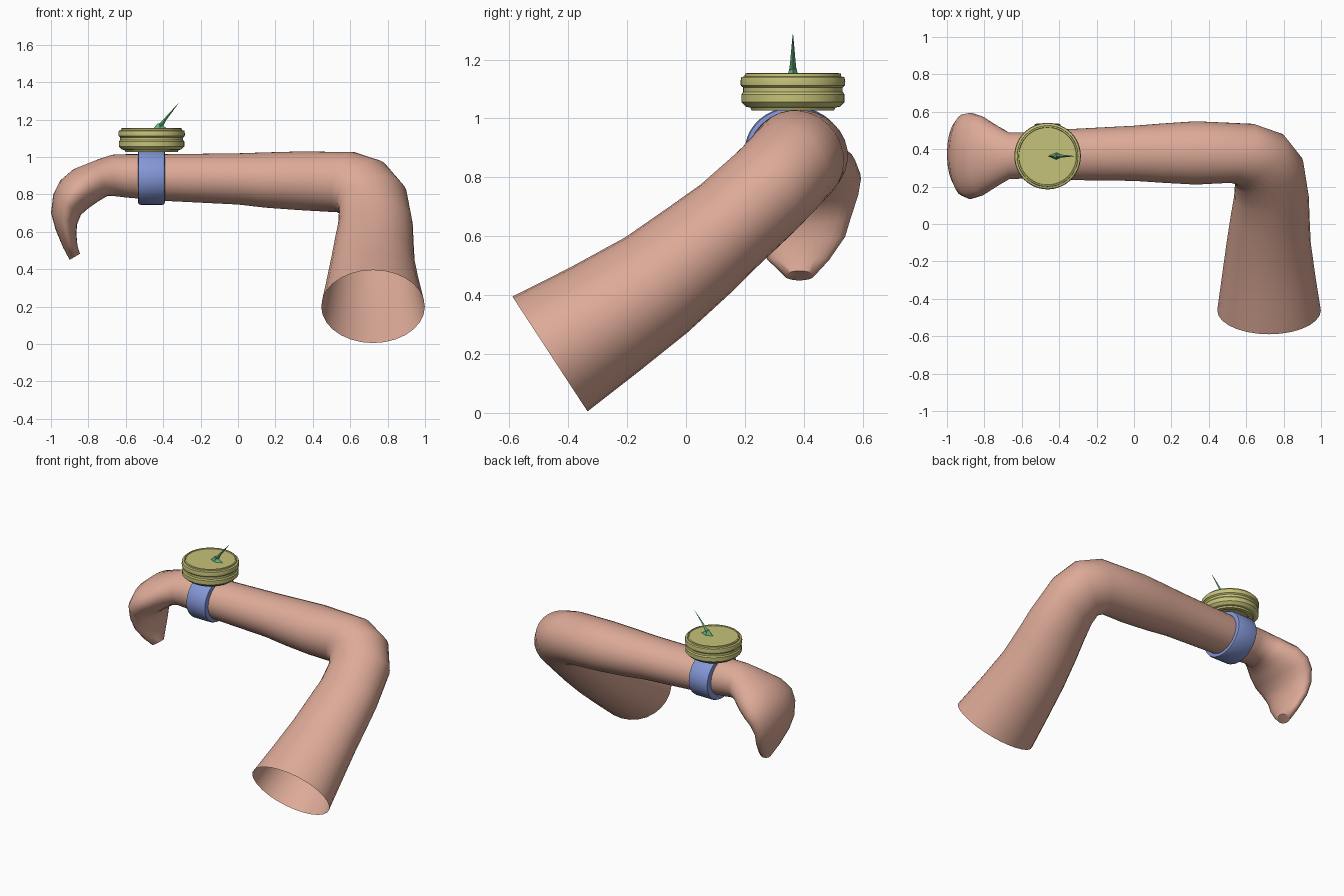
import bpy, bmesh, math
from mathutils import Vector

if "Cube" in bpy.data.objects:
    bpy.data.objects.remove(bpy.data.objects["Cube"])

SIDES = 28
TILT = math.radians(33.2)
X = Vector((1, 0, 0))
Y = Vector((0, 1, 0))
D = Vector((0, math.cos(TILT), math.sin(TILT)))    # upper arm direction
N = Vector((0, -math.sin(TILT), math.cos(TILT)))   # normal of the elbow bend


def material(name, rgb):
    m = bpy.data.materials.new(name)
    m.diffuse_color = (*rgb, 1)
    m.use_nodes = True
    m.node_tree.nodes["Principled BSDF"].inputs["Base Color"].default_value = m.diffuse_color
    return m


skin = material("skin", (0.72, 0.40, 0.31))
blue = material("strap_blue", (0.23, 0.31, 0.68))
yellow = material("dial_yellow", (0.56, 0.54, 0.19))
green = material("pointer_green", (0.14, 0.46, 0.22))


def ring(c, u, v, phase=0.0, n=SIDES):
    c = Vector(c)
    return [c + u * math.cos(2 * math.pi * i / n + phase) + v * math.sin(2 * math.pi * i / n + phase)
            for i in range(n)]


def loft(name, rings, mat, closed=False, cap_start=False, cap_end=False, angle=40):
    bm = bmesh.new()
    rows = [[bm.verts.new(p) for p in r] for r in rings]
    n = len(rows[0])
    pairs = list(zip(rows, rows[1:])) + ([(rows[-1], rows[0])] if closed else [])
    for a, b in pairs:
        for i in range(n):
            bm.faces.new((a[i], a[(i + 1) % n], b[(i + 1) % n], b[i]))
    if cap_start:
        bm.faces.new(rows[0])
    if cap_end:
        bm.faces.new(rows[-1])
    bmesh.ops.recalc_face_normals(bm, faces=bm.faces)
    me = bpy.data.meshes.new(name)
    bm.to_mesh(me)
    bm.free()
    ob = bpy.data.objects.new(name, me)
    bpy.context.collection.objects.link(ob)
    me.materials.append(mat)
    bpy.ops.object.select_all(action='DESELECT')
    ob.select_set(True)
    bpy.context.view_layer.objects.active = ob
    bpy.ops.object.shade_smooth_by_angle(angle=math.radians(angle))
    return ob


# arm: upper arm rings (centre, half width in x, half thickness)
rings = []
for c, rx, rn in [((.722, -.462, .20), .277, .233), ((.72, -.28, .315), .25, .212),
                  ((.72, -.10, .435), .225, .193), ((.728, .05, .555), .21, .18),
                  ((.735, .145, .635), .2, .17)]:
    rings.append(ring(c, X * rx, N * rn))
# elbow rings (outer and inner point in the bend plane, height along normal)
for (ox, od), (ix, idd), h, rn in [((.905, .71), (.54, .575), .48, .167),
                                   ((.81, .87), (.53, .62), .505, .166),
                                   ((.65, .945), (.50, .635), .517, .165)]:
    o, i = X * ox + D * od, X * ix + D * idd
    rings.append(ring((o + i) / 2 + N * h, (o - i) / 2, N * rn))
# forearm and hand rings (outer xz, inner xz, centre y, half width)
for (ox, oz), (ix, iz), cy, w in [
        ((.33, 1.03), (.33, .715), .38, .17), ((.15, 1.025), (.15, .728), .379, .159),
        ((0, 1.02), (0, .745), .378, .148), ((-.4, 1.015), (-.4, .765), .37, .135),
        ((-.6, 1.015), (-.6, .783), .366, .124), ((-.675, 1.012), (-.66, .79), .364, .125),
        ((-.76, .983), (-.70, .79), .364, .160), ((-.88, .935), (-.75, .76), .364, .212),
        ((-.95, .875), (-.80, .725), .364, .231), ((-.988, .80), (-.84, .69), .368, .218),
        ((-1, .70), (-.86, .64), .374, .188), ((-.975, .61), (-.864, .588), .378, .163),
        ((-.935, .515), (-.858, .525), .382, .105), ((-.9, .45), (-.845, .482), .385, .05)]:
    c = ((ox + ix) / 2, cy, (oz + iz) / 2)
    rings.append(ring(c, Y * w, Vector((ox - ix, 0, oz - iz)) / 2, TILT))
loft("arm", rings, skin, cap_end=True, angle=60)

# strap around the wrist
Z = Vector((0, 0, 1))
prof = [(-.535, -.02), (-.532, -.004), (-.52, 0), (-.405, 0), (-.393, -.004), (-.39, -.02),
        (-.39, -.04), (-.535, -.04)]
loft("wrist_strap", [ring((x, .368, .892), Y * (.168 + d), Z * (.148 + d), n=40) for x, d in prof],
     blue, closed=True)

# round dial case, lathed profile (radius, height)
prof = [(.11, 1.035), (.115, 1.027), (.14, 1.027), (.145, 1.037), (.16, 1.04), (.175, 1.055),
        (.175, 1.082), (.169, 1.09), (.169, 1.105), (.177, 1.112), (.178, 1.125), (.175, 1.14),
        (.164, 1.143), (.163, 1.152), (.155, 1.154), (.153, 1.148)]
loft("dial_case", [ring((-.462, .363, z), X * r, Y * r, n=48) for r, z in prof], yellow,
     cap_start=True, cap_end=True, angle=30)

# slanted pointer blade and its low foot: (x, z, half x, half y)
for name, rows in [("pointer", [(-.43, 1.147, .022, .014), (-.395, 1.195, .010, .009),
                                (-.32, 1.285, .001, .001)]),
                   ("pointer_foot", [(-.415, 1.147, .045, .019), (-.418, 1.158, .03, .015),
                                     (-.42, 1.178, .01, .01)])]:
    loft(name, [ring((x, .363, z), X * a, Y * b, n=4) for x, z, a, b in rows], green,
         cap_start=True, cap_end=True, angle=20)
